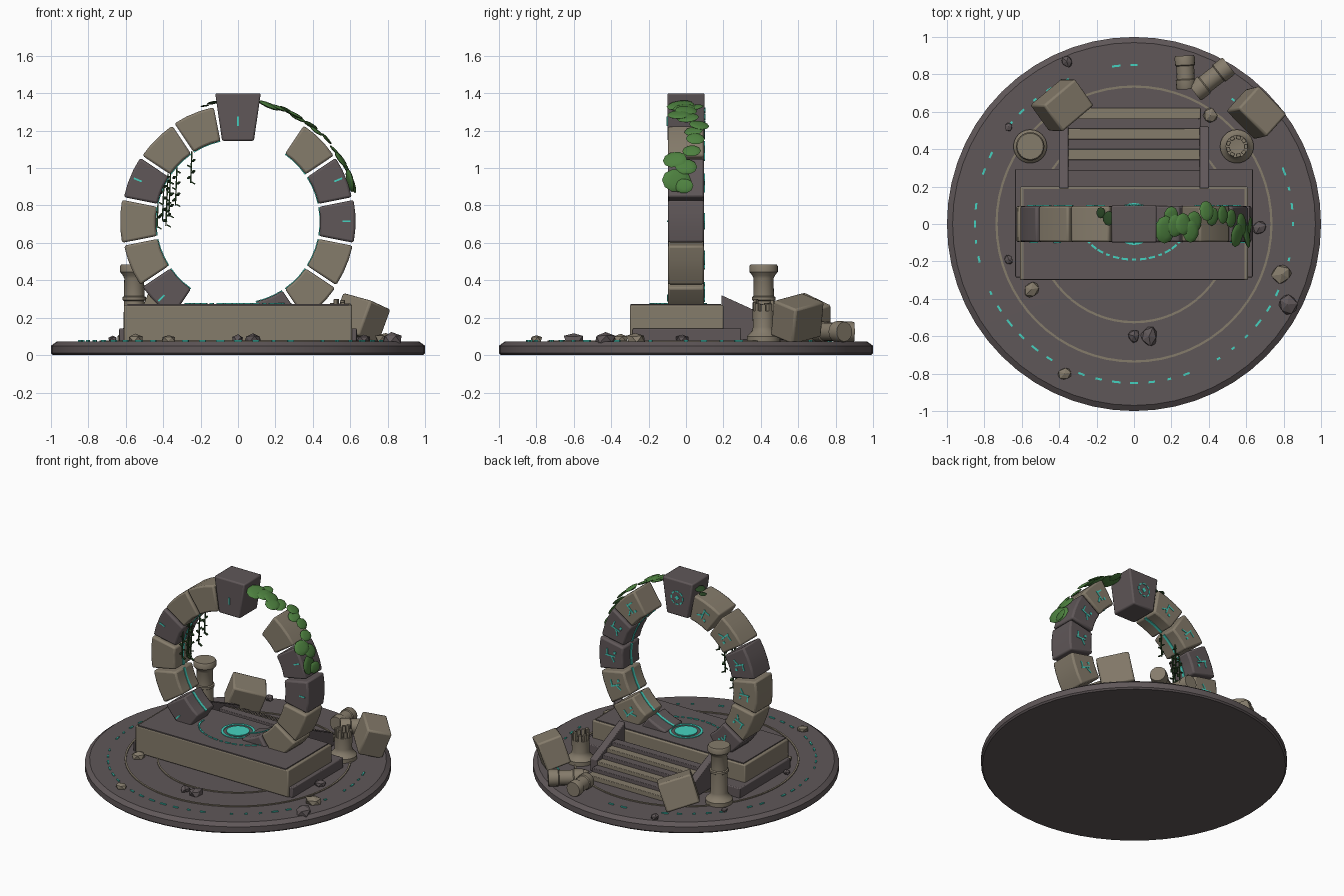
import bpy, bmesh, math, random
from mathutils import Matrix, Vector, Euler

if "Cube" in bpy.data.objects:
    bpy.data.objects.remove(bpy.data.objects["Cube"])
random.seed(4)


def material(name, r, g, b):
    m = bpy.data.materials.new(name)
    m.use_nodes = True
    m.diffuse_color = (r, g, b, 1)
    m.node_tree.nodes["Principled BSDF"].inputs["Base Color"].default_value = (r, g, b, 1)
    return m


DARK = material("dark stone", .115, .095, .098)
TAN = material("tan stone", .235, .2, .147)
GLOW = material("turquoise glow", .06, .65, .53)
LEAF = material("leaf green", .075, .22, .05)
VINE = material("vine green", .022, .06, .018)


def finish(bm, name, mat, bevel=0, smooth=True):
    bmesh.ops.recalc_face_normals(bm, faces=bm.faces)
    mesh = bpy.data.meshes.new(name)
    bm.to_mesh(mesh)
    bm.free()
    ob = bpy.data.objects.new(name, mesh)
    bpy.context.collection.objects.link(ob)
    mesh.materials.append(mat)
    if bevel:
        mod = ob.modifiers.new("soft edges", 'BEVEL')
        mod.width, mod.segments, mod.limit_method = bevel, 2, 'ANGLE'
    if smooth:
        bpy.ops.object.select_all(action='DESELECT')
        ob.select_set(True)
        bpy.context.view_layer.objects.active = ob
        bpy.ops.object.shade_smooth_by_angle(angle=math.radians(35))
    return ob


def add_box(bm, size, loc, rot=(0, 0, 0)):
    m = Matrix.LocRotScale(Vector(loc), Euler(rot), Vector(size))
    bmesh.ops.create_cube(bm, size=1, matrix=m)


def box(name, mat, size, loc, rot=(0, 0, 0), bevel=0.006):
    bm = bmesh.new()
    add_box(bm, size, loc, rot)
    return finish(bm, name, mat, bevel)


def prism(name, mat, points, place, depth, bevel=0):
    """Flat outline set in space by place(), then pulled along depth."""
    bm = bmesh.new()
    face = bm.faces.new([bm.verts.new(place(*p)) for p in points])
    out = bmesh.ops.extrude_face_region(bm, geom=[face])
    bmesh.ops.translate(bm, vec=depth, verts=[v for v in out["geom"] if isinstance(v, bmesh.types.BMVert)])
    return finish(bm, name, mat, bevel)


def lathe(name, mat, profile, loc, segs=24, rot=(0, 0, 0)):
    bm = bmesh.new()
    vs = [bm.verts.new((r, 0, z)) for r, z in profile]
    es = [bm.edges.new(pair) for pair in zip(vs, vs[1:])]
    bmesh.ops.spin(bm, geom=vs + es, axis=(0, 0, 1), cent=(0, 0, 0), steps=segs, angle=math.tau)
    bmesh.ops.remove_doubles(bm, verts=bm.verts, dist=1e-4)
    bm.transform(Matrix.LocRotScale(Vector(loc), Euler(rot), None))
    return finish(bm, name, mat)


# Round ground disc with inlaid rings
lathe("ground_disc", DARK, [(0, 0), (.99, 0), (1, .01), (1, .05), (.97, .072), (0, .075)], (0, 0, 0), 56)
for name, r in (("outer_inlay", .735), ("inner_inlay", .525)):
    lathe(name, TAN, [(r - .006, .07), (r - .006, .079), (r + .006, .079), (r + .006, .07), (r - .006, .07)], (0, 0, 0), 64)
bm = bmesh.new()
for i in range(56):
    if random.random() < .75:
        a = math.tau * i / 56
        add_box(bm, (.011, random.choice((.02, .035, .045)), .008),
                (.85 * math.cos(a), .85 * math.sin(a), .0755), (0, 0, a))
finish(bm, "ground_rune_dashes", GLOW, smooth=False)

# Platform
box("lower_platform", DARK, (1.27, .58, .075), (0, .005, .105))
box("upper_platform", TAN, (1.22, .5, .195), (0, -.05, .17), bevel=.008)
box("platform_floor", DARK, (1.18, .485, .008), (0, -.055, .27), bevel=0)

# Stairs and sloping side walls
for i in range(6):
    top = .235 - .026 * i
    box(f"stair_step_{i + 1}", TAN if i % 2 else DARK, (.71, .06, top - .07), (0, .315 + .055 * i, (top + .07) / 2), bevel=.004)
for s in (-1, 1):
    prism("stair_side_wall", DARK, [(.19, .08), (.19, .32), (.52, .17), (.52, .08)],
          lambda y, z: (s * .375 - .026, y, z), (.052, 0, 0), .005)

# Arch stones
CZ, IN, OUT, HALF = .715, .44, .625, .097


def upright(x, z):
    return (x, -HALF, z)


def polar(r, deg):
    a = math.radians(deg)
    return (r * math.cos(a), CZ + r * math.sin(a))


def arc(r, mid, half):
    return [polar(r, mid + half * t) for t in (-1, -.33, .33, 1)]


dark_slots = (-3, 0, 1, 7, 10)
slots = [i for i in range(-3, 11) if i not in (3, 4)]
for i in slots:
    mid = i * 22.5
    r_out = OUT + random.uniform(-.006, .006)
    prism("arch_stone", DARK if i in dark_slots else TAN,
          arc(r_out, mid, 10.5) + arc(IN, mid, 10.2)[::-1], upright, (0, 2 * HALF, 0), .012)
    prism("inner_glow_line", GLOW, arc(IN + .003, mid, 10) + arc(IN - .004, mid, 10)[::-1],
          lambda x, z: (x, -.009, z), (0, .018, 0))
prism("keystone", DARK, [(-.085, 1.145), (.085, 1.145), (.122, 1.4), (-.122, 1.4)],
      lambda x, z: (x, -.1, z), (0, .2, 0), .01)

# Glowing marks on the arch
bm = bmesh.new()


def mark(r, deg, length, width, y, turn=0):
    x, z = polar(r, deg)
    add_box(bm, (length, .007, width), (x, y, z), (0, -math.radians(deg + turn), 0))


for i in slots:
    a = i * 22.5
    if i in dark_slots[1:]:
        mark(.58, a, .045, .009, -HALF)
    mark(.535, a, .075, .009, HALF)
    mark(.56, a + 2.5, .04, .009, HALF, 90)
    mark(.515, a - 2.5, .04, .009, HALF, 60)
    mark(.5, a + 3, .016, .016, HALF)
mark(.535, 90, .05, .009, -.1)
for k in range(8):
    a = math.tau * k / 8
    add_box(bm, (.024, .007, .009), (.045 * math.sin(a), .1, 1.275 + .045 * math.cos(a)), (0, a, 0))
add_box(bm, (.025, .007, .025), (0, .1, 1.275), (0, math.pi / 4, 0))
finish(bm, "arch_rune_marks", GLOW, smooth=False)

# Glowing seal on the platform floor
lathe("seal_disc", GLOW, [(0, .272), (.075, .272), (.075, .279), (0, .279)], (0, 0, 0), 32)
lathe("seal_ring", GLOW, [(.095, .272), (.095, .279), (.112, .279), (.112, .272), (.095, .272)], (0, 0, 0), 32)
bm = bmesh.new()
for k in range(19):
    a = math.pi * (1 + k / 18)
    add_box(bm, (.035 if k % 3 else .02, .011, .008), (.28 * math.cos(a), .19 * math.sin(a), .2755),
            (0, 0, math.atan2(.19 * math.cos(a), -.28 * math.sin(a))))
finish(bm, "seal_dashes", GLOW, smooth=False)

# Standing column, broken column and fallen drums
foot = [(0, .07), (.09, .07), (.09, .1), (.075, .115), (.062, .13), (.057, .15)]
lathe("tall_column", TAN, foot + [(.055, .29), (.063, .295), (.063, .31), (.055, .315), (.053, .41), (.06, .425),
      (.076, .445), (.076, .475), (.07, .485), (0, .485)], (-.555, .415, 0))
lathe("broken_column", TAN, foot + [(.06, .235), (0, .225)], (.55, .415, 0))
bm = bmesh.new()
for k in range(9):
    a = math.tau * k / 9
    h = random.uniform(.05, .08)
    add_box(bm, (.02, .024, h), (.55 + .048 * math.cos(a), .415 + .048 * math.sin(a), .22 + h / 2), (0, 0, a))
finish(bm, "broken_column_shards", TAN, .003)
drum = [(0, -.09), (.05, -.09), (.054, -.08), (.054, -.04), (.048, -.035), (.048, .035), (.054, .04), (.054, .08), (.05, .09), (0, .09)]
lathe("fallen_drum_short", TAN, drum, (.275, .81, .125), 16, (math.pi / 2, 0, .05))
lathe("fallen_drum_long", TAN, [(r * 1.05, z * 1.3) for r, z in drum], (.415, .775, .125), 16, (math.pi / 2, 0, math.radians(-52)))

# Fallen arch stones
box("fallen_block_left", TAN, (.23, .18, .2), (-.385, .635, .19), (.25, .3, math.radians(40)), .012)
box("fallen_block_right", TAN, (.17, .22, .2), (.655, .595, .195), (.2, .3, math.radians(48)), .012)

# Scattered rocks: x, y, size, colour
for x, y, r, mat in ((-.36, .87, .036, DARK), (-.67, .52, .025, DARK), (-.67, -.19, .027, DARK), (-.55, -.35, .045, TAN),
                     (0, -.6, .036, DARK), (.08, -.6, .055, DARK), (-.37, -.8, .038, TAN), (.79, -.27, .058, TAN),
                     (.82, -.43, .06, DARK), (.67, -.02, .042, DARK), (.41, .58, .045, TAN)):
    bm = bmesh.new()
    bmesh.ops.create_icosphere(bm, subdivisions=1, radius=r)
    for v in bm.verts:
        v.co *= random.uniform(.85, 1.15)
    bm.transform(Matrix.LocRotScale(Vector((x, y, .085)), Euler((0, 0, random.uniform(0, 6))), Vector((1, .9, .65))))
    finish(bm, "rock", mat, smooth=False)

# Ivy leaves lying along the outside of the arch: angle, depth, size
for deg, y, r in ((75, -.03, .075), (70, -.01, .06), (72, .045, .05), (66, .0, .06), (62, -.04, .06), (60, .01, .06),
                  (53, .07, .055), (49, .04, .05), (43, .05, .05), (36, .03, .05), (31, -.06, .065), (27, .0, .06),
                  (20, -.05, .08), (17, -.01, .05), (102, .03, .04), (106, .06, .03)):
    bm = bmesh.new()
    bmesh.ops.create_icosphere(bm, subdivisions=2, radius=r)
    x, z = polar(OUT + .012 + random.uniform(0, .012), deg)
    tilt = Euler((random.uniform(-.2, .2), math.radians(90 - deg) + random.uniform(-.15, .15), 0))
    bm.transform(Matrix.LocRotScale(Vector((x, y, z)), tilt, Vector((.8, 1, .16))))
    finish(bm, "ivy_leaf", VINE if r < .045 else LEAF)

# Vines hanging inside the arch: x, depth, top, bottom
bm = bmesh.new()
for x, y, top, low in ((-.25, -.02, 1.09, .92), (-.33, .03, 1.03, .8), (-.365, -.04, .99, .74), (-.38, .01, .97, .69),
                       (-.4, -.06, .92, .72), (-.43, .04, .83, .68)):
    add_box(bm, (.007, .007, top - low), (x, y, (top + low) / 2), (0, .04, 0))
    for k in range(int((top - low) / .03)):
        side = -1 if k % 2 else 1
        add_box(bm, (.024, .014, .007), (x + side * .011, y, low + .03 * k), (0, side * .5, k))
finish(bm, "hanging_vines", VINE, smooth=False)
